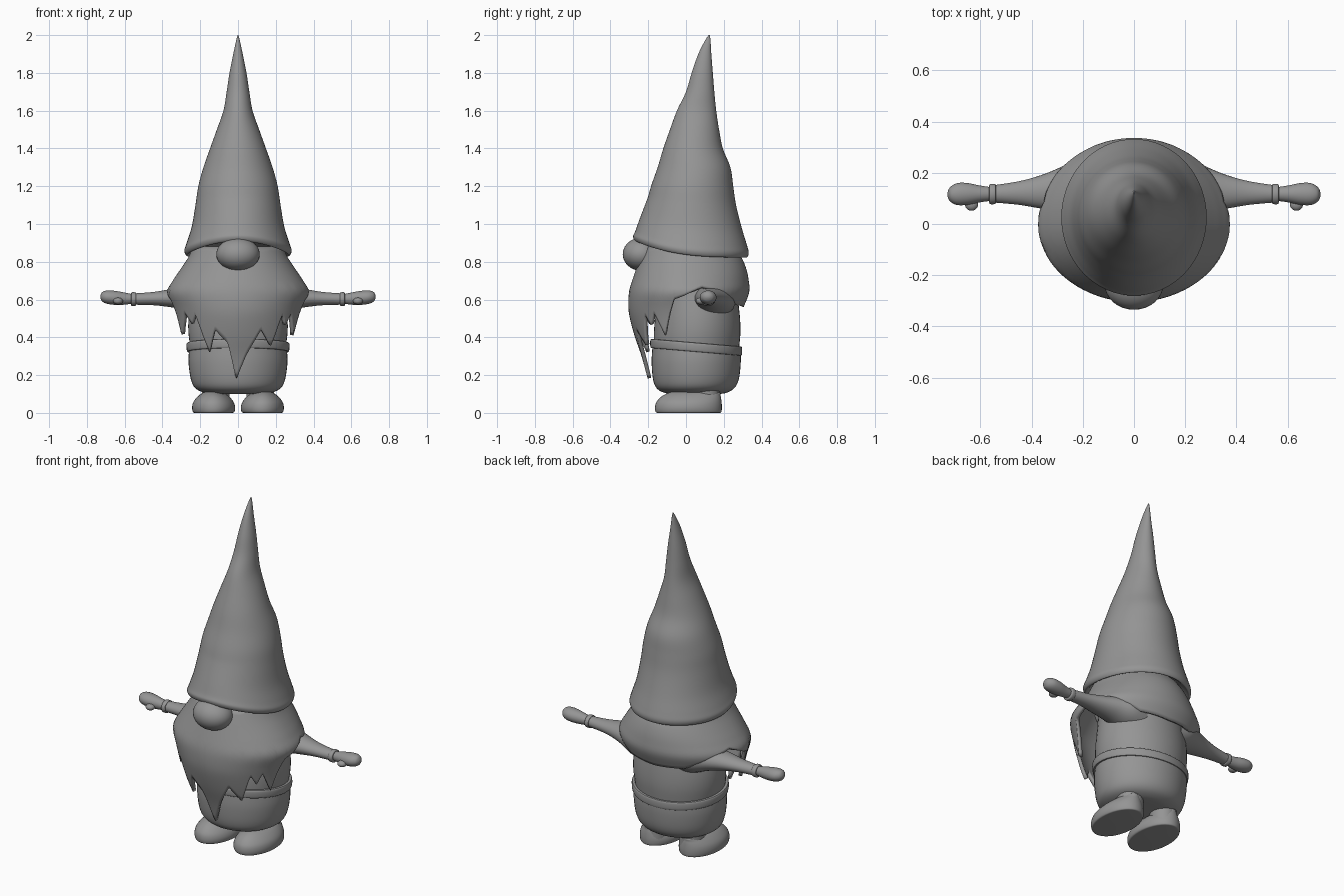
import bpy, bmesh, math
from mathutils import Matrix

clay = bpy.data.materials.new("grey clay")
clay.diffuse_color = (0.3, 0.3, 0.3, 1)


def finish(name, bm, mirror=False, thickness=0, angle=50):
    bmesh.ops.recalc_face_normals(bm, faces=bm.faces)
    mesh = bpy.data.meshes.new(name)
    bm.to_mesh(mesh)
    bm.free()
    ob = bpy.data.objects.new(name, mesh)
    bpy.context.collection.objects.link(ob)
    mesh.materials.append(clay)
    if thickness:
        mod = ob.modifiers.new("thickness", 'SOLIDIFY')
        mod.thickness, mod.offset = thickness, -1
    if mirror:
        ob.modifiers.new("mirror", 'MIRROR')
    bpy.ops.object.select_all(action='DESELECT')
    ob.select_set(True)
    bpy.context.view_layer.objects.active = ob
    bpy.ops.object.shade_smooth_by_angle(angle=math.radians(angle))
    return ob


def smooth_rows(rows, steps=5):
    """Catmull-Rom interpolation between section rows."""
    out = []
    for i in range(len(rows) - 1):
        a, b, c, d = (rows[max(0, min(len(rows) - 1, k))] for k in range(i - 1, i + 3))
        for s in range(steps):
            t = s / steps
            out.append([0.5 * (2*q + (r-p)*t + (2*p-5*q+4*r-s2)*t*t + (3*q-p-3*r+s2)*t**3)
                        for p, q, r, s2 in zip(a, b, c, d)])
    return out + [list(rows[-1])]


def loft(name, rows, axis='z', segs=48, shift=None, mirror=False, angle=50):
    """Elliptical sections: (position, low/high of first axis, low/high of second)."""
    bm = bmesh.new()
    rings = []
    for t, a0, a1, b0, b1 in smooth_rows(rows):
        ring = []
        for k in range(segs):
            w = 2 * math.pi * k / segs
            a = (a0 + a1) / 2 + (a1 - a0) / 2 * math.sin(w)
            b = (b0 + b1) / 2 - (b1 - b0) / 2 * math.cos(w)
            h = t + (shift(w, t) if shift else 0)
            ring.append(bm.verts.new((a, b, h) if axis == 'z' else (h, a, b)))
        rings.append(ring)
    for r, s in zip(rings, rings[1:]):
        for k in range(segs):
            j = (k + 1) % segs
            bm.faces.new((r[k], r[j], s[j], s[k]))
    bm.faces.new(rings[0])
    bm.faces.new(rings[-1])
    return finish(name, bm, mirror, angle=angle)


def ball(name, centre, size, mirror=False):
    bm = bmesh.new()
    bmesh.ops.create_uvsphere(bm, u_segments=32, v_segments=20, radius=1,
                              matrix=Matrix.Translation(centre) @ Matrix.Diagonal((*size, 1)))
    return finish(name, bm, mirror)


def lerp(table, x, column=1):
    for p, q in zip(table, table[1:]):
        if x <= q[0]:
            t = max(0, (x - p[0]) / (q[0] - p[0]))
            return p[column] + (q[column] - p[column]) * t
    return table[-1][column]


# Pointed hat: rolled brim lifting over the nose, tip leaning back
loft("hat", [
    (.87, -.23, .23, -.22, .27), (.83, -.26, .26, -.25, .31), (.825, -.275, .275, -.27, .325),
    (.85, -.284, .284, -.28, .332), (.89, -.272, .272, -.268, .322), (.98, -.245, .245, -.245, .295),
    (1.1, -.225, .225, -.212, .265), (1.2, -.21, .21, -.185, .25), (1.3, -.183, .183, -.15, .235),
    (1.4, -.148, .148, -.12, .195), (1.5, -.112, .112, -.085, .175), (1.6, -.077, .077, -.048, .16),
    (1.7, -.06, .06, 0, .15), (1.8, -.045, .045, .03, .142), (1.9, -.025, .025, .065, .134),
    (1.97, -.01, .01, .1, .13), (2, -.002, .002, .12, .126)],
    segs=64, angle=80,
    shift=lambda w, z: .085 * ((1 + math.cos(w)) / 2) ** 3 * max(0, min(1, (1.15 - z) / .3)))

# Nose
ball("nose", (0, -.235, .84), (.115, .1, .088))

# Hair and beard: one shell with a jagged lower edge
edge = [(-180, .56), (-150, .57), (-125, .64), (-105, .67), (-88, .62), (-78, .6), (-68, .41),
        (-56, .53), (-48, .47), (-42, .52), (-30, .32), (-22, .44), (-10, .37), (-2, .175),
        (8, .3), (16, .38), (22, .44), (34, .35), (44, .52), (50, .46), (56, .53), (66, .41),
        (78, .6), (88, .62), (105, .67), (125, .64), (150, .57), (180, .56)]
# height, half width, front depth, back depth
radii = smooth_rows([(.17, .29, .2, .28), (.3, .3, .235, .28), (.4, .32, .27, .28),
                     (.5, .335, .297, .28), (.56, .35, .305, .305), (.64, .375, .302, .335),
                     (.7, .345, .285, .332), (.76, .305, .265, .32), (.82, .265, .245, .295),
                     (.88, .235, .22, .25)])
bm = bmesh.new()
columns = []
for k in range(-120, 120):
    deg = k * 1.5
    w = math.radians(deg)
    low = lerp(edge, deg)
    col = []
    for i in range(19):
        z = .88 + (low - .88) * i / 18
        depth = lerp(radii, z, 2 if abs(deg) < 90 else 3)
        col.append(bm.verts.new((lerp(radii, z) * math.sin(w), -depth * math.cos(w), z)))
    columns.append(col)
for c, d in zip(columns, columns[1:] + columns[:1]):
    for i in range(18):
        bm.faces.new((c[i], d[i], d[i + 1], c[i + 1]))
finish("beard_and_hair", bm, thickness=.02)

# Trousers, tunic and belt
tilt = lambda w, z: .02 * math.cos(w)
loft("trousers", [
    (.10, -.1, .1, -.06, .16), (.105, -.17, .17, -.11, .21), (.13, -.225, .225, -.155, .255),
    (.18, -.25, .25, -.175, .28), (.27, -.262, .262, -.182, .29), (.345, -.258, .258, -.178, .288)])
loft("tunic", [
    (.335, -.25, .25, -.17, .28), (.42, -.262, .262, -.17, .288), (.5, -.262, .262, -.165, .286),
    (.6, -.25, .25, -.16, .275), (.7, -.235, .235, -.16, .26), (.86, -.2, .2, -.15, .22)])
loft("belt", [
    (.325, -.255, .255, -.175, .283), (.327, -.27, .27, -.188, .296),
    (.367, -.272, .272, -.188, .296), (.37, -.255, .255, -.172, .282)], shift=tilt, angle=35)

# Arms, cuffs and hands stretched out to the sides
loft("arm", [
    (.12, .06, .26, .5, .68), (.2, .045, .262, .52, .685), (.28, .05, .225, .545, .67),
    (.36, .06, .192, .56, .655), (.45, .075, .167, .57, .64), (.56, .085, .15, .573, .632)],
    axis='x', segs=28, mirror=True)
loft("cuff", [
    (.54, .085, .15, .573, .632), (.543, .078, .156, .567, .638),
    (.563, .078, .156, .567, .638), (.566, .088, .146, .577, .628)],
    axis='x', segs=28, mirror=True, angle=35)
loft("hand", [
    (.55, .092, .143, .58, .627), (.6, .085, .15, .573, .637), (.65, .075, .16, .572, .646),
    (.69, .074, .16, .577, .648), (.715, .085, .147, .587, .642), (.726, .1, .132, .602, .628),
    (.729, .113, .119, .613, .617)], axis='x', segs=28, mirror=True)
ball("thumb", (.635, .078, .592), (.026, .026, .018), mirror=True)

# Legs and round-toed boots
loft("leg", [(.02, .045, .195, .02, .185), (.1, .045, .19, .03, .18), (.22, .04, .2, .01, .19)],
     segs=32, mirror=True)
loft("boot", [
    (0, .035, .225, -.145, .175), (.004, .02, .238, -.16, .187), (.03, .015, .243, -.164, .19),
    (.06, .025, .235, -.155, .188), (.09, .05, .21, -.125, .183), (.11, .085, .18, -.08, .175),
    (.12, .12, .14, -.02, .1)], segs=40, mirror=True)
